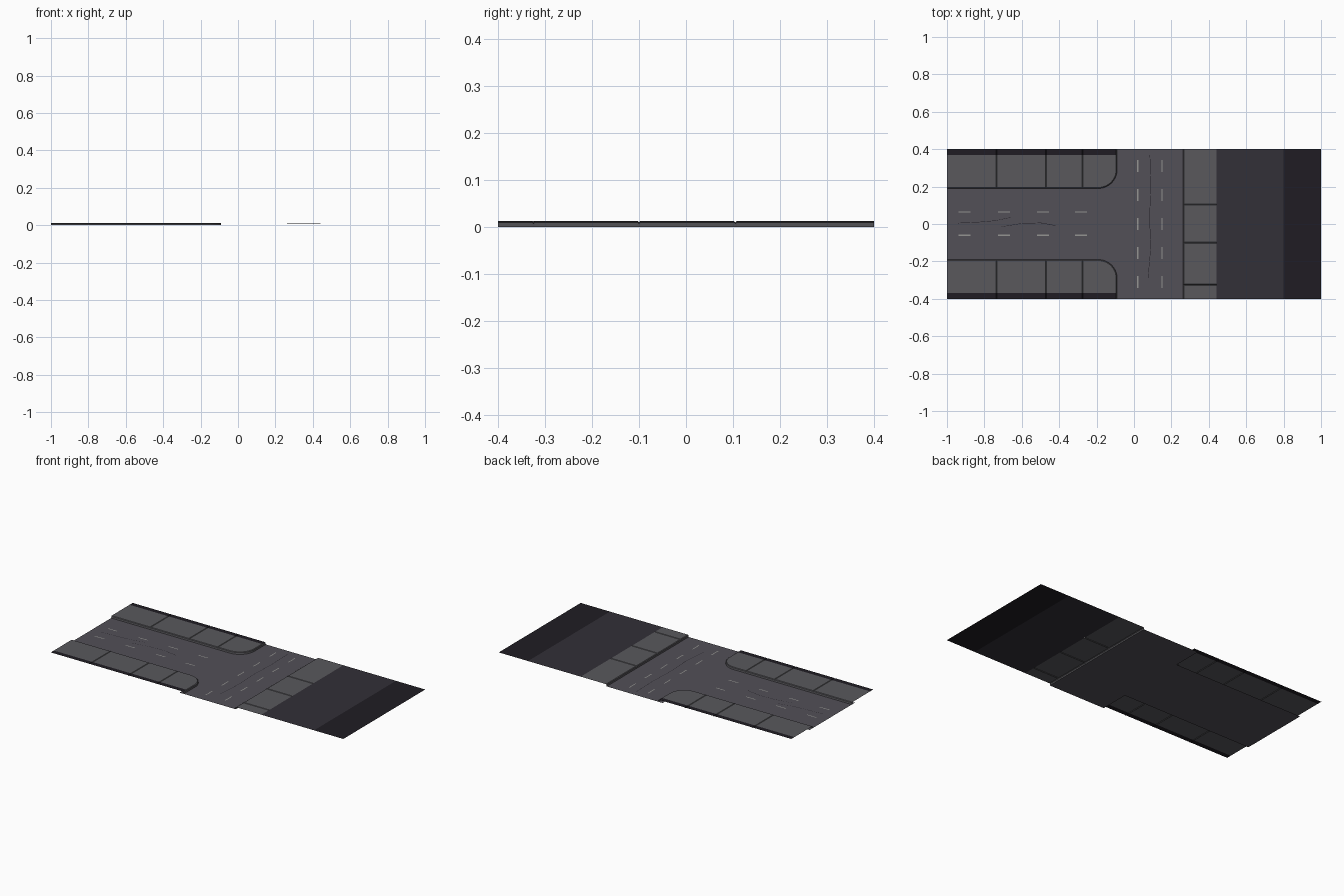
import bpy, bmesh, math

if "Cube" in bpy.data.objects:
    bpy.data.objects.remove(bpy.data.objects["Cube"])

H = 0.013          # pavement height
CH = 0.004         # curb chamfer width
GROOVE = 0.003     # half width / depth of paving joints


def material(name, rgb):
    m = bpy.data.materials.new(name)
    m.diffuse_color = (*rgb, 1)
    m.use_nodes = True
    m.node_tree.nodes["Principled BSDF"].inputs["Base Color"].default_value = m.diffuse_color
    return m


ASPHALT = material("asphalt", (0.085, 0.08, 0.095))
PAVING = material("paving", (0.10, 0.098, 0.108))
GROUND = material("ground", (0.032, 0.029, 0.038))
DARK = material("dark_edge", (0.014, 0.012, 0.017))
PAINT = material("paint", (0.3, 0.3, 0.29))


def sheet(name, quads, mat, weld=True):
    """Open surface from quads, every face turned upwards."""
    bm = bmesh.new()
    for q in quads:
        f = bm.faces.new([bm.verts.new(p) for p in q])
        f.normal_update()
        if f.normal.z < 0:
            f.normal_flip()
    if weld:
        bmesh.ops.remove_doubles(bm, verts=bm.verts, dist=1e-5)
    me = bpy.data.meshes.new(name)
    bm.to_mesh(me)
    bm.free()
    me.materials.append(mat)
    ob = bpy.data.objects.new(name, me)
    bpy.context.collection.objects.link(ob)
    return ob


def rect(x0, x1, y0, y1, z):
    return [(x0, y0, z), (x1, y0, z), (x1, y1, z), (x0, y1, z)]


def strips(rows):
    """Quads between neighbouring rows of points."""
    return [[a[i], a[i + 1], b[i + 1], b[i]]
            for a, b in zip(rows, rows[1:]) for i in range(len(a) - 1)]


def stations(start, end, joints):
    """Positions and height drops along a kerb with V joints."""
    s = [(start, 0)]
    for j in joints:
        s += [(j - GROOVE, 0), (j, GROOVE), (j + GROOVE, 0)]
    return s + [(end, 0)]


# T-shaped road bed, tucked slightly under the rounded corners
sheet("road", [rect(-1, -0.12, -0.22, 0.22, 0), rect(-0.12, 0.265, -0.22, 0.22, 0),
               rect(-0.12, 0.265, 0.22, 0.4, 0), rect(-0.12, 0.265, -0.4, -0.22, 0)], ASPHALT)

# Side pavements: kerb follows a straight run, then a rounded corner
path = [((x, 0.19), (0, -1), d) for x, d in stations(-1, -0.19, (-0.735, -0.47, -0.275))]
for i in range(1, 11):
    a = -math.pi / 2 + math.pi / 2 * i / 10
    n = (math.cos(a), math.sin(a))
    path.append(((-0.19 + 0.1 * n[0], 0.29 + 0.1 * n[1]), n, 0))
path.append(((-0.09, 0.4), (1, 0), 0))

for side, s in (("back", 1), ("front", -1)):
    kerb, top, edge = [], [], []
    for (x, y), n, d in path:
        inset = lambda k, z: (x - n[0] * k, s * (y - n[1] * k), z)
        row = [inset(0, 0), inset(0.0015, H - 0.003 - d), inset(CH + 0.0015, H - d)]
        kerb.append(row)
        top.append([row[2], (row[2][0], s * 0.37, H - d)])
        edge.append([(row[2][0], s * 0.37, H - d), (row[2][0], s * 0.4, H - d)])
    # the last path point only closes the kerb
    sheet(side + "_pavement", strips(kerb) + strips(top[:-1]), PAVING)
    sheet(side + "_plot_edge", strips(edge[:-1]), DARK)

# Far pavement along the cross road, with the open ground behind it
rows = [[(0.262, y, 0), (0.2635, y, H - 0.003 - d), (0.2675, y, H - d), (0.44, y, H - d)]
        for y, d in stations(-0.4, 0.4, (-0.325, -0.1, 0.105))]
sheet("far_pavement", strips(rows), PAVING)
sheet("open_ground", [rect(0.44, 0.8, -0.4, 0.4, H)], GROUND)
sheet("open_ground_edge", [rect(0.8, 1, -0.4, 0.4, H)], DARK)

# Lane dashes
marks = [rect(x - 0.032, x + 0.032, y - 0.003, y + 0.003, 0.0006)
         for x in (-0.905, -0.695, -0.487, -0.283) for y in (-0.06, 0.065)]
marks += [rect(x - 0.003, x + 0.003, y - 0.032, y + 0.032, 0.0006)
          for y in (-0.31, -0.155, 0, 0.155, 0.31) for x in (0.02, 0.15)]
sheet("lane_dashes", marks, PAINT, weld=False)

# Hairline cracks in the asphalt
cracks = [[(-0.94, 0.005), (-0.83, 0.01), (-0.74, 0.018), (-0.66, 0.035)],
          [(-0.71, -0.015), (-0.6, 0.003), (-0.5, 0.006), (-0.42, -0.008)],
          [(0.085, 0.37), (0.09, 0.2), (0.083, 0.03), (0.09, -0.12), (0.075, -0.29)]]
quads = []
for c in cracks:
    quads += strips([[(x - 0.0012, y - 0.0012, 0.0004), (x + 0.0012, y + 0.0012, 0.0004)] for x, y in c])
sheet("cracks", quads, DARK)
